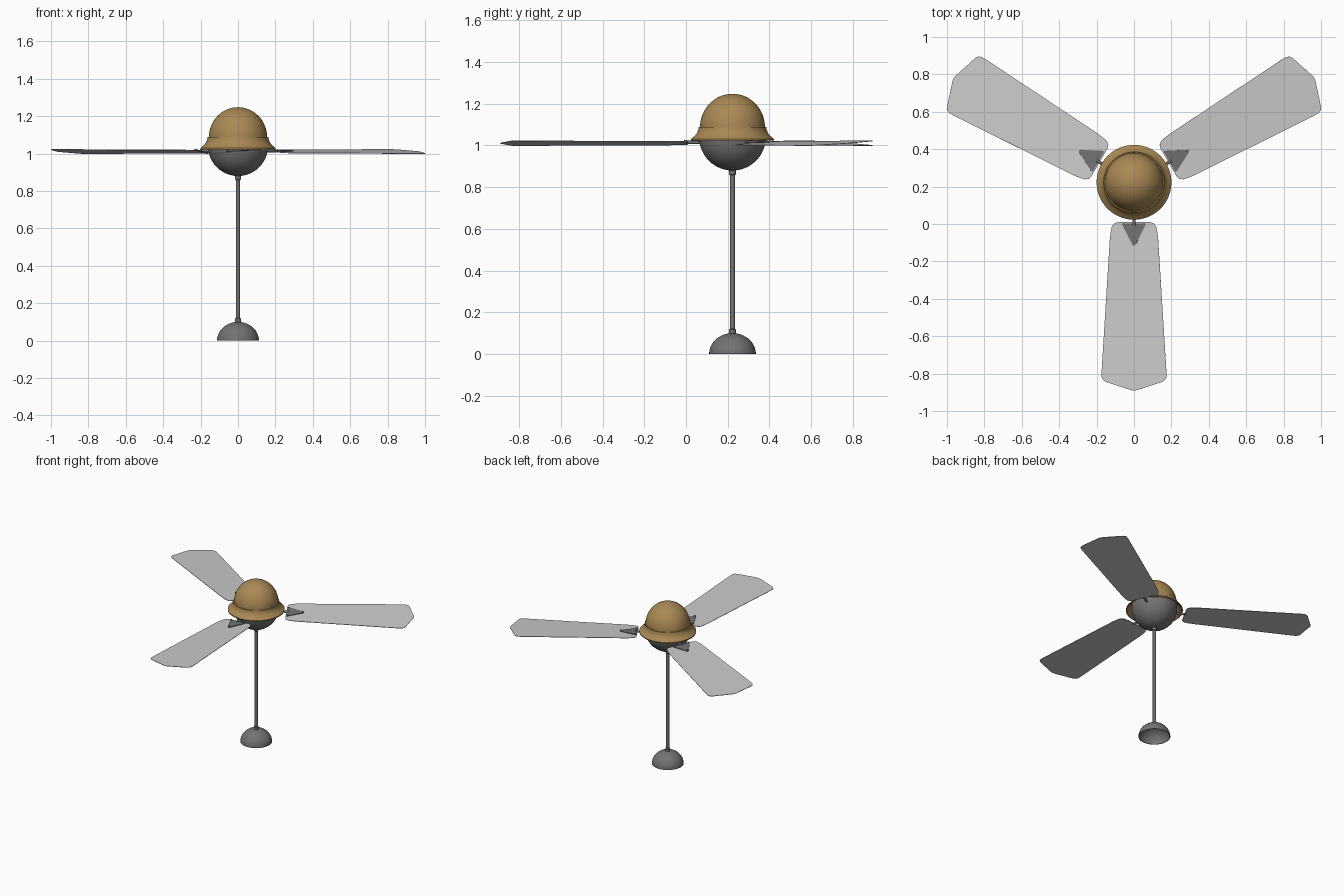
import bpy, bmesh, math
from mathutils import Matrix, Vector

if "Cube" in bpy.data.objects:
    bpy.data.objects.remove(bpy.data.objects["Cube"])

CY = 0.223          # hub axis position in y
BLADE_Z = 1.011
PITCH = -0.065


def material(name, rgb):
    m = bpy.data.materials.new(name)
    m.diffuse_color = (*rgb, 1)
    m.use_nodes = True
    m.node_tree.nodes["Principled BSDF"].inputs["Base Color"].default_value = m.diffuse_color
    return m


BRASS = material("brass", (0.40, 0.25, 0.09))
DARK = material("dark_grey", (0.17, 0.17, 0.17))
LIGHT = material("light_grey", (0.55, 0.55, 0.55))


def finish(bm, name, mat, matrix=Matrix(), angle=35):
    bmesh.ops.remove_doubles(bm, verts=bm.verts, dist=1e-5)
    bmesh.ops.recalc_face_normals(bm, faces=bm.faces)
    me = bpy.data.meshes.new(name)
    bm.to_mesh(me)
    bm.free()
    me.materials.append(mat)
    ob = bpy.data.objects.new(name, me)
    bpy.context.collection.objects.link(ob)
    ob.matrix_world = matrix
    bpy.ops.object.select_all(action='DESELECT')
    ob.select_set(True)
    bpy.context.view_layer.objects.active = ob
    bpy.ops.object.shade_smooth_by_angle(angle=math.radians(angle))
    return ob


def lathe(name, profile, mat, steps=64):
    """Revolve (radius, z) points about the hub axis."""
    bm = bmesh.new()
    vs = [bm.verts.new((r, 0, z)) for r, z in profile]
    es = [bm.edges.new(p) for p in zip(vs, vs[1:])]
    bmesh.ops.spin(bm, geom=vs + es, cent=(0, 0, 0), axis=(0, 0, 1),
                   angle=math.tau, steps=steps, use_duplicate=False)
    return finish(bm, name, mat, Matrix.Translation((0, CY, 0)))


def arc(rx, rz, z0, a0, a1, n=16):
    angles = [math.radians(a0 + (a1 - a0) * i / n) for i in range(n + 1)]
    return [(max(0, rx * math.cos(a)), z0 + rz * math.sin(a)) for a in angles]


def plate(name, points, z0, z1, mat, matrix):
    """Flat outline extruded from z0 to z1."""
    bm = bmesh.new()
    face = bm.faces.new([bm.verts.new((x, y, z0)) for x, y in points])
    ext = bmesh.ops.extrude_face_region(bm, geom=[face])["geom"]
    bmesh.ops.translate(bm, vec=(0, 0, z1 - z0),
                        verts=[g for g in ext if isinstance(g, bmesh.types.BMVert)])
    return finish(bm, name, mat, matrix)


def cylinder(name, radius, depth, local, mat, matrix, segs=16):
    bm = bmesh.new()
    bmesh.ops.create_cone(bm, cap_ends=True, segments=segs, radius1=radius,
                          radius2=radius, depth=depth, matrix=local)
    return finish(bm, name, mat, matrix)


# Hollow base dome
lathe("base_dome", arc(0.112, 0.1, 0, 0, 90) + arc(0.108, 0.096, 0, 90, 0)
      + [(0.112, 0)], DARK)

# Rod with a collar at each end
lathe("rod", [(0, 0.09), (0.016, 0.09), (0.016, 0.118), (0.0118, 0.122),
              (0.0118, 0.858), (0.016, 0.862), (0.016, 0.9), (0, 0.9)], DARK, 24)

# Motor housing bowl
lathe("motor_bowl", arc(0.16, 0.16, 1.04, -90, 0) + [(0.16, 1.06), (0, 1.06)], DARK)

# Brass dome and its flared skirt
lathe("hub_dome", arc(0.156, 0.162, 1.086, 90, 0) + [(0.156, 1.06)], BRASS)
lathe("hub_skirt", [(0.154, 1.089), (0.162, 1.089), (0.164, 1.075), (0.17, 1.06),
                    (0.181, 1.046), (0.194, 1.036), (0.2, 1.03), (0.2, 1.023),
                    (0.195, 1.023), (0.18, 1.035), (0.168, 1.05), (0.158, 1.065),
                    (0.154, 1.089)], BRASS)

# Half outline of a blade: (half width, distance from hub axis)
half = [(0.085, 0.213), (0.104, 0.218), (0.118, 0.235), (0.125, 0.265),
        (0.130, 0.31), (0.174, 1.02), (0.173, 1.042), (0.166, 1.057),
        (0.152, 1.067), (0.02, 1.11)]
outline = [(x, -r) for x, r in half] + [(0, -1.114)] + [(-x, -r) for x, r in reversed(half)]
bracket = [(-0.062, -0.219), (0.062, -0.219), (0.062, -0.229), (0.006, -0.338),
           (-0.006, -0.338), (-0.062, -0.229)]

for i in range(3):
    hub = Matrix.Translation((0, CY, BLADE_Z)) @ Matrix.Rotation(i * math.tau / 3, 4, 'Z')
    m = hub @ Matrix.Rotation(PITCH, 4, 'Y')
    plate(f"blade_{i + 1}", outline, -0.0015, 0.0015, LIGHT, m)
    plate(f"blade_bracket_{i + 1}", bracket, 0.0015, 0.006, DARK, m)
    # Arm from the motor to the bracket
    cylinder(f"blade_arm_{i + 1}", 0.008, 0.085,
             Matrix.Translation((0, -0.1875, 0.004)) @ Matrix.Rotation(math.pi / 2, 4, 'X'),
             DARK, m)
    # Bracket screws
    for j, (x, y) in enumerate([(-0.054, -0.226), (0.054, -0.226), (0, -0.329)]):
        cylinder(f"screw_{i + 1}_{j + 1}", 0.006, 0.01,
                 Matrix.Translation((x, y, 0.006)), DARK, m, 12)
